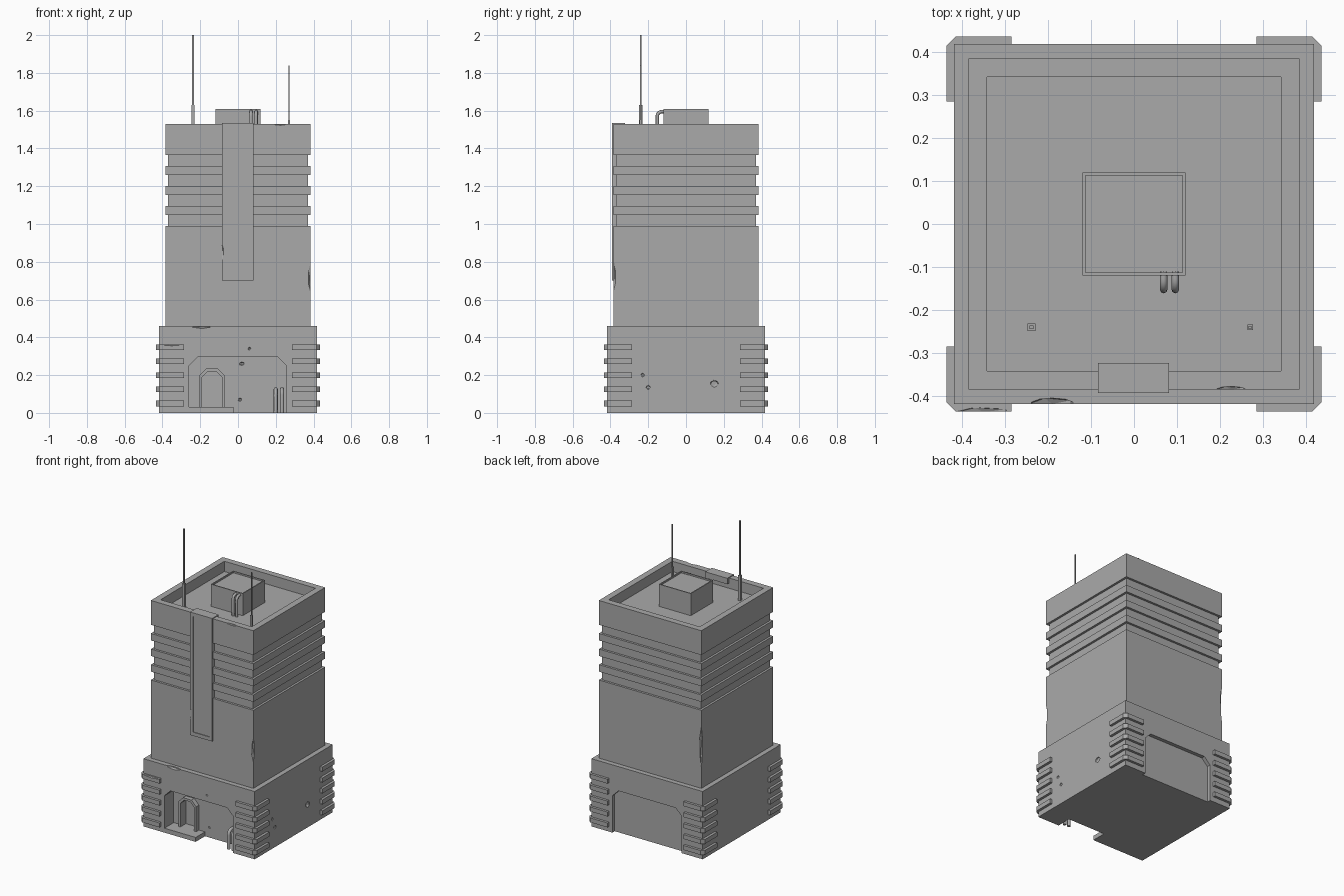
import bpy
import bmesh
import math
from mathutils import Vector

cube = bpy.data.objects.get("Cube")
if cube:
    bpy.data.objects.remove(cube, do_unlink=True)

grey = bpy.data.materials.new("concrete_grey")
grey.use_nodes = True
grey.diffuse_color = (0.4, 0.4, 0.4, 1)
grey.node_tree.nodes["Principled BSDF"].inputs["Base Color"].default_value = (0.4, 0.4, 0.4, 1)


def finish(name, bm):
    bmesh.ops.recalc_face_normals(bm, faces=bm.faces)
    mesh = bpy.data.meshes.new(name)
    bm.to_mesh(mesh)
    bm.free()
    mesh.materials.append(grey)
    obj = bpy.data.objects.new(name, mesh)
    bpy.context.collection.objects.link(obj)
    return obj


def skin(name, rings):
    """Join rings of points into a closed solid."""
    bm = bmesh.new()
    loops = [[bm.verts.new(p) for p in ring] for ring in rings]
    for a, b in zip(loops, loops[1:]):
        for i in range(len(a)):
            j = (i + 1) % len(a)
            bm.faces.new((a[i], a[j], b[j], b[i]))
    bm.faces.new(loops[0])
    bm.faces.new(loops[-1])
    return finish(name, bm)


def tower(name, profile, x=0, y=0):
    """Square tower from (half width, height) pairs."""
    return skin(name, [[(x + sx * h, y + sy * h, z) for sx, sy in
                        ((-1, -1), (1, -1), (1, 1), (-1, 1))] for h, z in profile])


def box(name, x, y, z):
    return skin(name, [[(x[0], y[0], h), (x[1], y[0], h), (x[1], y[1], h), (x[0], y[1], h)] for h in z])


def arch(name, x0, x1, z0, z1, chamfer, y0, y1):
    """Chamfered doorway outline, extruded along y."""
    outline = [(x0, z0), (x1, z0), (x1, z1 - chamfer), (x1 - chamfer, z1),
               (x0 + chamfer, z1), (x0, z1 - chamfer)]
    return skin(name, [[(x, y, z) for x, z in outline] for y in (y0, y1)])


def bake(obj):
    deps = bpy.context.evaluated_depsgraph_get()
    return bpy.data.meshes.new_from_object(obj.evaluated_get(deps))


def cut(target, *cutters):
    for cutter in cutters:
        mod = target.modifiers.new("cut", "BOOLEAN")
        mod.operation = "DIFFERENCE"
        mod.solver = "EXACT"
        mod.object = cutter
        bpy.context.view_layer.update()
        mesh = bake(target)
        target.modifiers.clear()
        target.data = mesh
        bpy.data.objects.remove(cutter, do_unlink=True)


def chip(pos, size):
    """Small faceted cutter for worn edges and pits."""
    bm = bmesh.new()
    bmesh.ops.create_icosphere(bm, subdivisions=1, radius=1)
    for v in bm.verts:
        v.co = Vector(pos) + Vector(v.co[i] * size[i] for i in range(3))
    return finish("chip_cutter", bm)


def pipe(name, x, y0, y1, z0, z1, radius, bend):
    """Upright pipe that bends back into a wall."""
    path = [(x, y0, z0)]
    for i in range(7):
        a = math.pi / 2 * i / 6
        path.append((x, y0 + bend * (1 - math.cos(a)), z1 - bend * (1 - math.sin(a))))
    path.append((x, y1, z1))
    curve = bpy.data.curves.new(name, "CURVE")
    curve.dimensions = "3D"
    curve.bevel_depth = radius
    curve.bevel_resolution = 2
    curve.use_fill_caps = True
    line = curve.splines.new("POLY")
    line.points.add(len(path) - 1)
    for point, co in zip(line.points, path):
        point.co = (*co, 1)
    temp = bpy.data.objects.new(name + "_path", curve)
    bpy.context.collection.objects.link(temp)
    bpy.context.view_layer.update()
    mesh = bake(temp)
    bpy.data.objects.remove(temp, do_unlink=True)
    mesh.materials.clear()
    mesh.materials.append(grey)
    for face in mesh.polygons:
        face.use_smooth = len(face.vertices) == 4
    bpy.context.collection.objects.link(bpy.data.objects.new(name, mesh))


# Base with entrance recess, doorway and shallow back recess
B = 0.418
WALL = -0.318
base = box("base", (-B, B), (-B, B), (0, 0.46))
cut(base,
    arch("recess_cutter", -0.26, 0.255, -0.1, 0.295, 0.045, -0.6, WALL),
    arch("back_cutter", -0.26, 0.26, -0.1, 0.295, 0.045, B - 0.025, 0.6),
    arch("door_cutter", -0.19, -0.085, 0.03, 0.22, 0.03, -0.4, WALL + 0.03),
    chip((-0.19, -B, 0.46), (0.06, 0.016, 0.014)),
    chip((0.02, WALL, 0.26), (0.015, 0.008, 0.01)),
    chip((0.01, WALL, 0.07), (0.01, 0.008, 0.01)),
    chip((0.06, -B, 0.34), (0.009, 0.008, 0.008)),
    chip((B, -0.23, 0.2), (0.008, 0.011, 0.011)),
    chip((B, -0.2, 0.135), (0.008, 0.013, 0.012)),
    chip((B, 0.15, 0.155), (0.01, 0.025, 0.02)))

# Entrance step and door frame
box("entrance_step", (-0.26, -0.025), (-B, -0.31), (0, 0.03))
frame = arch("door_frame", -0.205, -0.07, 0.02, 0.235, 0.036, WALL - 0.03, WALL + 0.01)
cut(frame, arch("frame_cutter", -0.19, -0.085, -0.1, 0.22, 0.03, -0.5, -0.2))

# Ribs wrapped round the four base corners
for sx in (-1, 1):
    for sy in (-1, 1):
        plan = [(0.285, 0.435), (0.415, 0.435), (0.435, 0.415), (0.435, 0.285), (0.285, 0.285)]
        for i in range(5):
            z = 0.05 + 0.0743 * i
            rib = skin("corner_rib", [[(sx * x, sy * y, h) for x, y in plan]
                                      for h in (z - 0.015, z + 0.015)])
            if i == 4 and sx == sy == -1:
                cut(rib, chip((-0.35, -0.437, 0.364), (0.07, 0.012, 0.01)))

# Shaft with three raised bands, parapet and sunken roof
W, N, ROOF = 0.385, 0.37, 1.46
profile = [(W, 0.45), (W, 0.99), (N, 0.99)]
for z in (1.047, 1.153, 1.259):
    profile += [(N, z), (W, z), (W, z + 0.047), (N, z + 0.047)]
profile += [(N, 1.365), (W, 1.365), (W, 1.53), (0.342, 1.53), (0.342, ROOF)]
shaft = tower("tower_shaft", profile)
cut(shaft,
    chip((W, -W, 0.72), (0.014, 0.014, 0.08)),
    chip((-W, W, 0.74), (0.014, 0.014, 0.14)),
    chip((0.225, -W, 1.53), (0.04, 0.009, 0.008)))

# Tall framed panel hooked over the parapet
panel = box("front_panel", (-0.084, 0.081), (-0.393, -0.36), (0.70, 1.535))
cut(panel,
    box("panel_cutter", (-0.064, 0.061), (-0.5, -0.388), (0.725, 1.51)),
    chip((-0.084, -0.393, 0.85), (0.008, 0.006, 0.04)))
box("panel_cap", (-0.084, 0.081), (-0.37, -0.323), (1.495, 1.535))

# Rooftop unit with a low rim
tower("roof_unit", [(0.12, ROOF - 0.01), (0.12, 1.61), (0.113, 1.61), (0.113, 1.6)])

# Service pipes on the roof and beside the entrance
for x in (0.069, 0.096):
    pipe("roof_pipe", x, -0.152, -0.11, ROOF - 0.01, 1.595, 0.009, 0.025)
for x in (0.2, 0.233):
    pipe("entrance_pipe", x, -0.385, -0.31, 0, 0.125, 0.011, 0.03)

# Stepped antennas
tower("tall_antenna", [(0.009, ROOF - 0.01), (0.009, 1.63), (0.0045, 1.63), (0.0045, 2)], -0.238, -0.24)
tower("short_antenna", [(0.006, ROOF - 0.01), (0.006, 1.55), (0.0035, 1.55), (0.0035, 1.84)], 0.27, -0.24)
